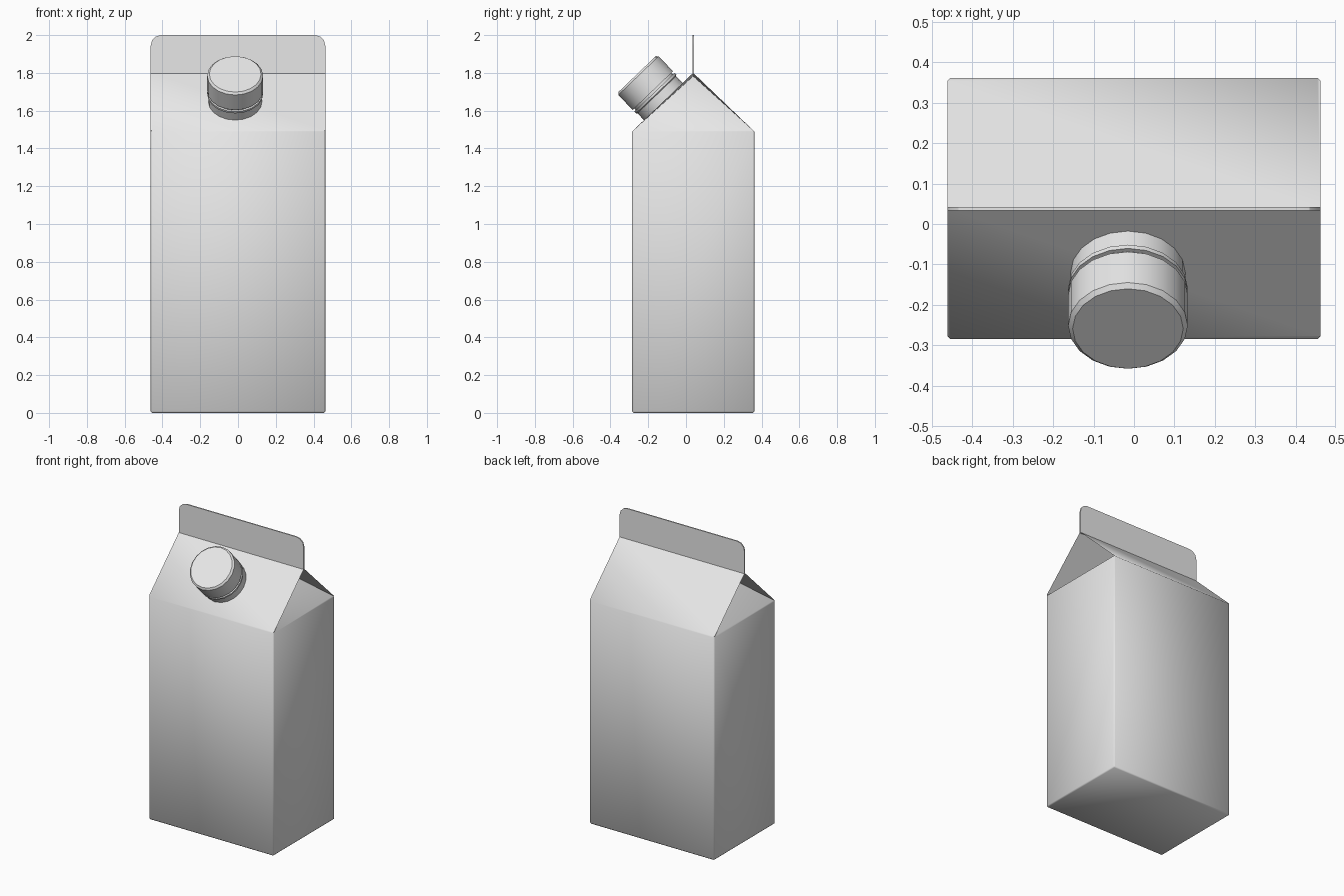
import bpy, bmesh, math
from mathutils import Vector

cube = bpy.data.objects.get("Cube")
if cube:
    bpy.data.objects.remove(cube, do_unlink=True)

grey = bpy.data.materials.new("light_grey")
grey.use_nodes = True
colour = (0.8, 0.8, 0.8, 1)
grey.diffuse_color = colour
grey.node_tree.nodes["Principled BSDF"].inputs["Base Color"].default_value = colour

W = 0.462                        # half width
FRONT, RIDGE, BACK = -0.285, 0.038, 0.362
EAVE, TOP = 1.49, 1.80
FOLD = 0.35                      # how far each gable folds inwards


def make_object(name, bm, angle):
    bmesh.ops.recalc_face_normals(bm, faces=bm.faces)
    mesh = bpy.data.meshes.new(name)
    bm.to_mesh(mesh)
    bm.free()
    mesh.materials.append(grey)
    obj = bpy.data.objects.new(name, mesh)
    bpy.context.collection.objects.link(obj)
    bpy.ops.object.select_all(action='DESELECT')
    obj.select_set(True)
    bpy.context.view_layer.objects.active = obj
    bpy.ops.object.shade_smooth_by_angle(angle=math.radians(angle))
    return obj


# Carton body with sloping roof and inward folded gables
bm = bmesh.new()
sides = {}
for s in (-1, 1):
    points = {"bf": (FRONT, 0), "bb": (BACK, 0), "ef": (FRONT, EAVE),
              "eb": (BACK, EAVE), "ridge": (RIDGE, TOP)}
    v = {k: bm.verts.new((s * W, y, z)) for k, (y, z) in points.items()}
    v["fold"] = bm.verts.new((s * (W - FOLD), RIDGE, TOP - 0.018))
    sides[s] = v
    for keys in (("bf", "bb", "eb", "ef"), ("ef", "eb", "fold"),
                 ("ef", "fold", "ridge"), ("eb", "ridge", "fold")):
        bm.faces.new([v[k] for k in keys])
L, R = sides[-1], sides[1]
for a, b in (("bf", "bb"), ("bf", "ef"), ("ef", "ridge"), ("ridge", "eb"), ("eb", "bb")):
    bm.faces.new((L[a], L[b], R[b], R[a]))
bmesh.ops.recalc_face_normals(bm, faces=bm.faces)
low = [e for e in bm.edges if any(v.co.z < 0.01 for v in e.verts)]
bmesh.ops.bevel(bm, geom=low, offset=0.008, segments=1, affect='EDGES')
make_object("carton_body", bm, 60)

# Sealed top fin with rounded upper corners
bm = bmesh.new()
r = 0.055
outline = [(-W, TOP - 0.005), (W, TOP - 0.005)]
for s, start in ((1, 0), (-1, 90)):
    for i in range(4):
        a = math.radians(start + 30 * i)
        outline.append((s * (W - r) + r * math.cos(a), 2 - r + r * math.sin(a)))
face = bm.faces.new([bm.verts.new((x, RIDGE - 0.004, z)) for x, z in outline])
ext = bmesh.ops.extrude_face_region(bm, geom=[face])
bmesh.ops.translate(bm, vec=(0, 0.008, 0),
                    verts=[v for v in ext["geom"] if isinstance(v, bmesh.types.BMVert)])
make_object("top_fin", bm, 30)

# Screw cap and collar, turned around the normal of the front slope
slope = Vector((0, FRONT - RIDGE, EAVE - TOP)).normalized()
axis = Vector((0, slope.z, -slope.y))
base = Vector((-0.015, -0.12, EAVE + (-0.12 - FRONT) * (TOP - EAVE) / (RIDGE - FRONT)))


def turned(name, profile, sides=20):
    bm = bmesh.new()
    rings = []
    for radius, height in profile:
        ring = []
        for i in range(sides):
            a = math.tau * i / sides
            ring.append(bm.verts.new((radius * math.cos(a), radius * math.sin(a), height)))
        rings.append(ring)
    for lo, hi in zip(rings, rings[1:]):
        for i in range(sides):
            j = (i + 1) % sides
            bm.faces.new((lo[i], lo[j], hi[j], hi[i]))
    bm.faces.new(rings[0])
    bm.faces.new(rings[-1])
    obj = make_object(name, bm, 30)
    obj.location = base
    obj.rotation_mode = 'QUATERNION'
    obj.rotation_quaternion = Vector((0, 0, 1)).rotation_difference(axis)


turned("spout_collar", [(0.142, -0.01), (0.142, 0.05), (0.148, 0.055), (0.148, 0.068),
                        (0.137, 0.068), (0.137, 0.09)])
turned("screw_cap", [(0.148, 0.08), (0.148, 0.19), (0.137, 0.201)])
